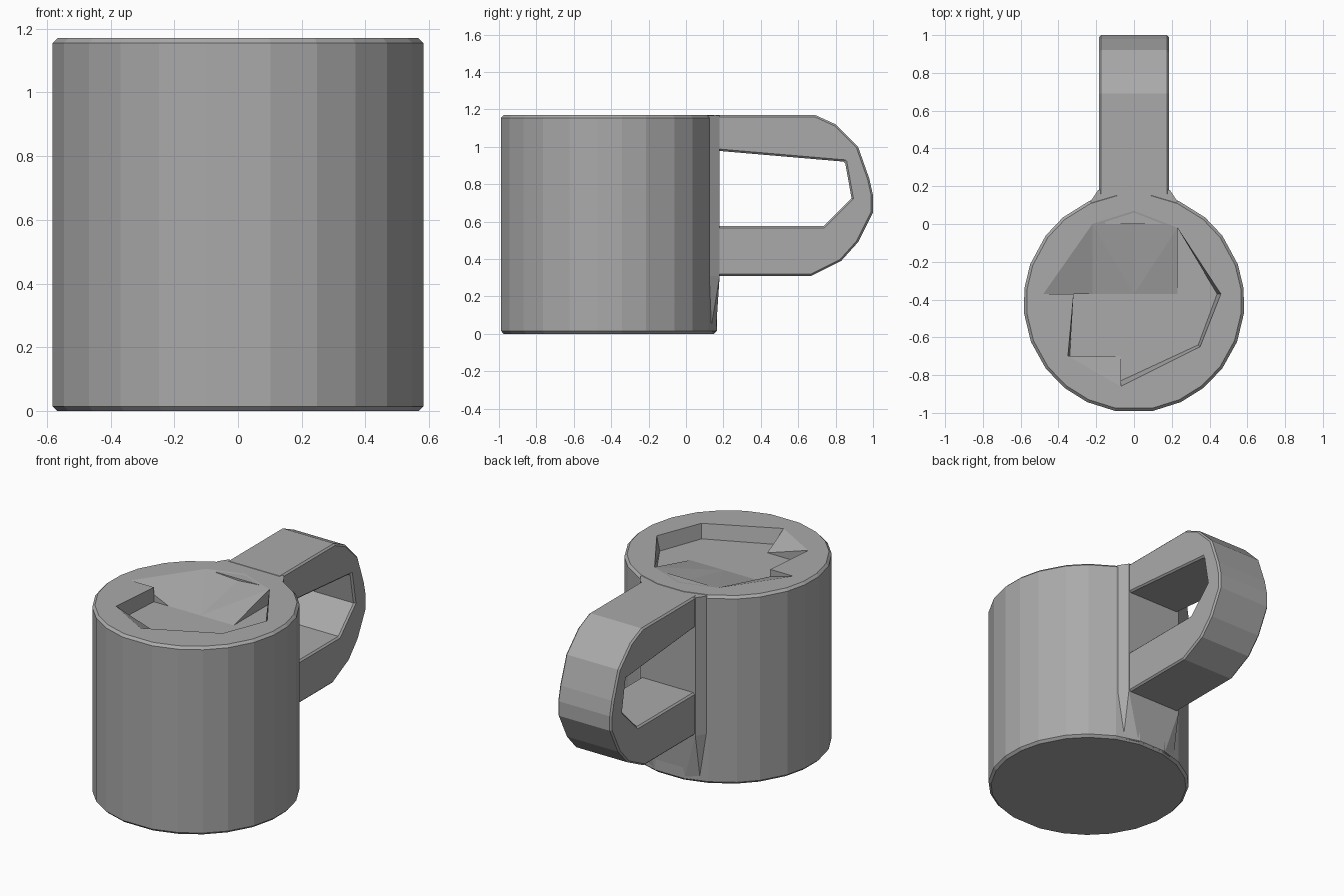
import bpy
import bmesh
from math import sin, cos, radians

HEIGHT = 1.17       # top of the mug
FLOOR = 1.08        # bottom of the shallow recess
RADIUS = 0.585
CENTRE_Y = -0.413
CHAMFER = 0.015

default_cube = bpy.data.objects.get("Cube")
if default_cube:
    bpy.data.objects.remove(default_cube, do_unlink=True)

grey = bpy.data.materials.new("plain grey")
grey.use_nodes = True
colour = (0.4, 0.4, 0.4, 1)
grey.diffuse_color = colour
grey.node_tree.nodes["Principled BSDF"].inputs["Base Color"].default_value = colour


def finish(bm, name):
    """Turn a bmesh into a flat shaded object."""
    bmesh.ops.recalc_face_normals(bm, faces=bm.faces)
    mesh = bpy.data.meshes.new(name)
    bm.to_mesh(mesh)
    bm.free()
    mesh.materials.append(grey)
    obj = bpy.data.objects.new(name, mesh)
    bpy.context.collection.objects.link(obj)
    return obj


def close_loop(bm, verts):
    return [bm.edges.get(pair) or bm.edges.new(pair)
            for pair in zip(verts, verts[1:] + verts[:1])]


def build_body():
    bm = bmesh.new()

    # Faceted wall with chamfered top and bottom rims
    half = [10, 25, 39, 53, 69, 84, 97, 110, 127, 140, 156, 171]
    angles = [radians(a) for a in half + [-a for a in reversed(half)]]

    def ring(radius, z):
        return [bm.verts.new((radius * sin(a), CENTRE_Y - radius * cos(a), z))
                for a in angles]

    rings = [ring(RADIUS - CHAMFER, 0), ring(RADIUS, CHAMFER),
             ring(RADIUS, HEIGHT - CHAMFER), ring(RADIUS - CHAMFER, HEIGHT)]
    for low, high in zip(rings, rings[1:]):
        for i in range(len(low)):
            bm.faces.new((low[i - 1], low[i], high[i], high[i - 1]))
    bm.faces.new(rings[0])

    # Corner points of the recess: lower case on the rim, upper case on the floor
    rim = {"a": (0.23, -0.02), "b": (0.46, -0.37), "c": (0.35, -0.65),
           "d": (-0.07, -0.86), "e": (-0.35, -0.7), "r": (-0.32, -0.37),
           "f": (-0.48, -0.37), "g": (-0.22, 0), "h": (0, 0.07)}
    floor = {"A": (0.23, -0.02), "B": (0.44, -0.37), "C": (0.34, -0.64),
             "D": (-0.07, -0.83), "P": (-0.07, -0.7), "Q": (-0.34, -0.7),
             "R": (-0.32, -0.37), "S": (-0.22, -0.37), "M": (0, -0.37),
             "U": (0.23, -0.37)}
    v = {k: bm.verts.new((*p, HEIGHT)) for k, p in rim.items()}
    v.update({k: bm.verts.new((*p, FLOOR)) for k, p in floor.items()})
    v["X"] = bm.verts.new((-0.32, -0.37, (HEIGHT + FLOOR) / 2))

    # Flat lid between the outer rim and the recess
    edges = close_loop(bm, rings[-1]) + close_loop(bm, [v[k] for k in rim])
    bmesh.ops.triangle_fill(bm, edges=edges, use_beauty=True)

    # Recess floor, walls and ramps
    for corners in ("ABCDPQRSMU", "aABb", "bBCc", "cCDd", "dDP", "dPe", "ePQ",
                    "eQRXr", "frX", "XRS", "fXSg", "gSM", "gMh", "hMa",
                    "aMU", "aUA"):
        bm.faces.new([v[k] for k in corners])
    return finish(bm, "mug_body")


def build_mount():
    # Flat pad joining the handle to the body, tapering away at its foot
    bm = bmesh.new()
    top = HEIGHT - 0.002
    for side in (-1, 1):
        for x, y, z in ((0.23, 0.12, top), (0.19, 0.18, top),
                        (0.19, 0.18, 0.31), (0.23, 0.12, 0.31),
                        (0.1, 0.16, 0.01), (0.19, 0.13, 0.01),
                        (0.15, 0, top), (0.15, 0, 0.01)):
            bm.verts.new((side * x, y, z))
    hull = bmesh.ops.convex_hull(bm, input=bm.verts)
    loose = [e for e in hull["geom_interior"] if isinstance(e, bmesh.types.BMVert)]
    bmesh.ops.delete(bm, geom=loose, context="VERTS")
    return finish(bm, "handle_mount")


def build_handle():
    # Side outline of the handle, swept across its width
    outer = [(0.15, HEIGHT), (0.69, HEIGHT), (0.8, 1.12), (0.92, 1),
             (0.98, 0.83), (1, 0.74), (1, 0.65), (0.92, 0.49),
             (0.83, 0.39), (0.67, 0.31), (0.15, 0.31)]
    inner = [(0.15, 0.575), (0.735, 0.575), (0.885, 0.725),
             (0.85, 0.92), (0.15, 0.98)]
    bm = bmesh.new()
    width = 0.185
    face = bm.faces.new([bm.verts.new((-width, y, z)) for y, z in outer + inner])
    swept = bmesh.ops.extrude_face_region(bm, geom=[face])["geom"]
    bmesh.ops.translate(bm, vec=(2 * width, 0, 0),
                        verts=[g for g in swept if isinstance(g, bmesh.types.BMVert)])
    handle = finish(bm, "handle")
    bevel = handle.modifiers.new("soft edges", "BEVEL")
    bevel.width = 0.01
    bevel.segments = 1
    bevel.limit_method = "ANGLE"
    bevel.angle_limit = radians(60)
    return handle


build_body()
build_mount()
build_handle()
